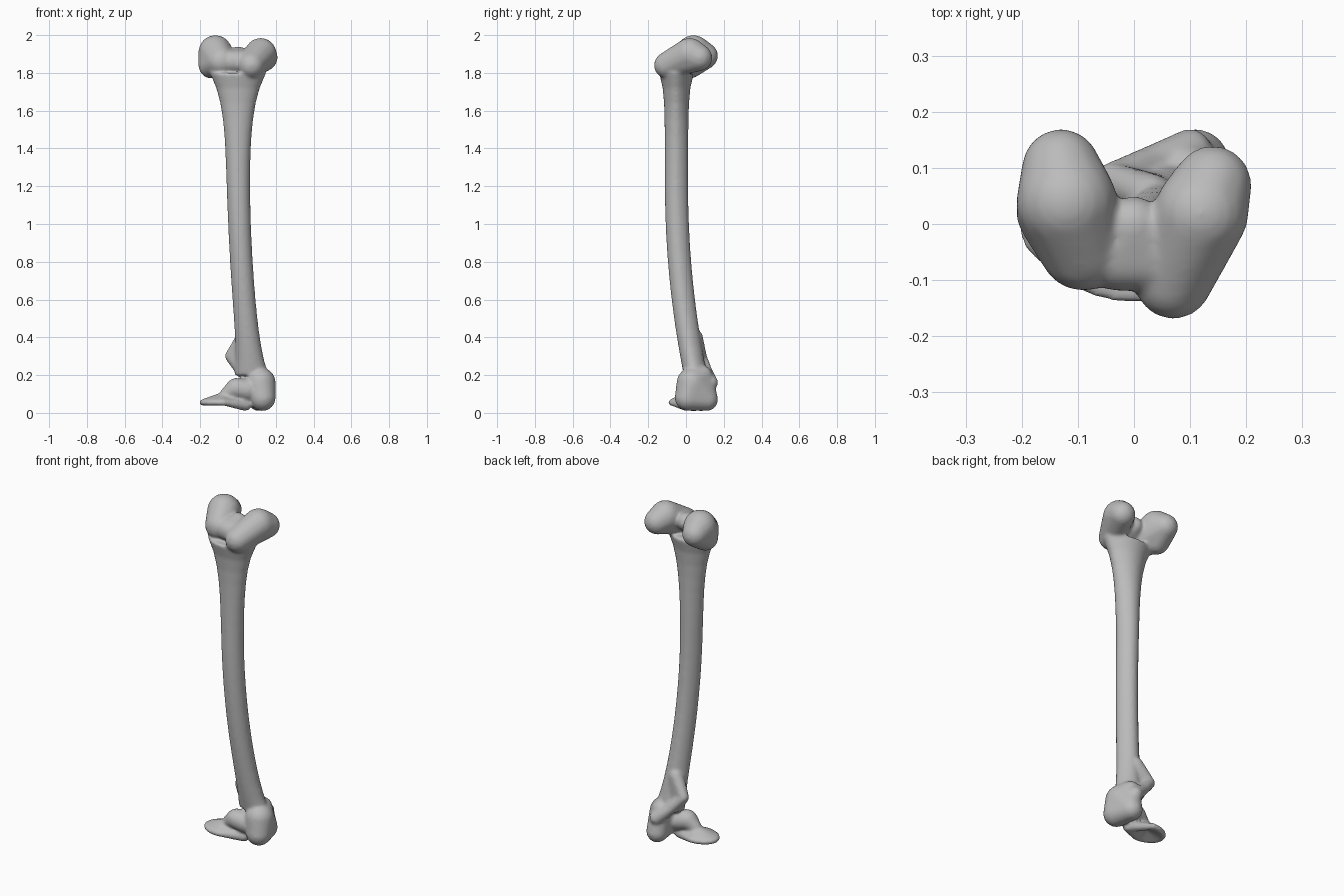
import bpy, bmesh, math
from mathutils import Vector

cube = bpy.data.objects.get("Cube")
if cube:
    bpy.data.objects.remove(cube, do_unlink=True)

bone_grey = bpy.data.materials.new("bone_grey")
bone_grey.use_nodes = True
grey = (.5, .5, .5, 1)
bone_grey.diffuse_color = grey
bone_grey.node_tree.nodes["Principled BSDF"].inputs["Base Color"].default_value = grey

bm = bmesh.new()


def hull(points):
    """Add the convex hull of a point cloud to the bone."""
    verts = [bm.verts.new(point) for point in points]
    result = bmesh.ops.convex_hull(bm, input=verts)
    leftover = {item for item in result["geom_interior"] + result["geom_unused"]
                if isinstance(item, bmesh.types.BMVert)}
    bmesh.ops.delete(bm, geom=list(leftover), context="VERTS")


def circle(count):
    """Cosine and sine pairs around a full turn."""
    for step in range(count):
        angle = math.tau * step / count
        yield math.cos(angle), math.sin(angle)


def ball(x, y, z, radius):
    """Points spread over a sphere."""
    centre = Vector((x, y, z))
    for height, width in circle(20):
        if width > -.01:
            for across, along in circle(20):
                yield centre + radius * Vector((width * across, width * along, height))


def lump(*balls):
    """A rounded solid wrapped around several balls."""
    hull([point for item in balls for point in ball(*item)])


def chain(*balls):
    """Rounded solids joining each ball to the next."""
    for start, end in zip(balls, balls[1:]):
        lump(start, end)


def shaft_ring(z):
    """Oval section of the shaft: it bows, flares at both ends and pinches at the back."""
    top_flare = math.exp(6 * (z - 1.8))
    low_flare = math.exp(8 * (.25 - z))
    centre_x = .05 * max(0, 1.4 - z) ** 2
    centre_y = .1 * max(0, 1.2 - z) ** 2 - .05
    half_width = .06 + .09 * top_flare + .02 * low_flare
    half_depth = .062 + .03 * top_flare ** 2
    for across, along in circle(32):
        pinch = 1 - .15 * max(along, 0)
        yield Vector((centre_x + half_width * pinch * across,
                      centre_y + half_depth * along, z))


# Shaft
segments = 20
heights = [.2 + 1.6 * step / segments for step in range(segments + 1)]
for low, high in zip(heights, heights[1:]):
    hull([*shaft_ring(low), *shaft_ring(high)])

# Upper joint: two knuckles and the saddle between them
lump((-.09, -.04, 1.86, .08), (-.12, .04, 1.91, .09),
     (-.13, .1, 1.89, .07), (-.14, .02, 1.84, .07))
lump((.07, -.1, 1.84, .07), (.12, .02, 1.9, .085), (.14, .07, 1.88, .07))
saddle_back = (0, 0, 1.89, .05)
lump(saddle_back, *[(side * .03, -.06, 1.86, .06) for side in (-1, 1)])

# Large outer knob with its hooked rear edge
lump((.12, .03, .16, .08), (.13, .01, .08, .07),
     (.11, .11, .07, .06), (.1, .09, .2, .05))

# Small inner knob, and the crest running from it to the hooked edge
inner_knob = (-.04, .08, .3, .03)
lump(inner_knob, (.03, .05, .4, .04), (.03, .05, .22, .04))
chain(inner_knob, (.03, .11, .22, .03), (.1, .13, .16, .04))

# Neck reaching sideways from the knob
chain((.05, .01, .12, .06), (-.01, 0, .13, .055), (-.06, 0, .1, .035))

# Thin collar fanning out from the neck, hollow underneath
collar_top = (-.08, 0, .09, .02)
rim = [(.11 * across - .08, .075 * along - .005, .055, .016)
       for across, along in circle(16) if across < .1]
for start, end in zip(rim, rim[1:]):
    lump(collar_top, start, end)
for end in (rim[0], rim[-1]):
    lump(collar_top, end, (.04, 0, .04, .03))

# Fuse everything into one smooth surface
mesh = bpy.data.meshes.new("thigh_bone")
bm.to_mesh(mesh)
bm.free()
mesh.materials.append(bone_grey)
bone = bpy.data.objects.new("thigh_bone", mesh)
bpy.context.collection.objects.link(bone)
fuse = bone.modifiers.new("fuse", "REMESH")
fuse.mode = "VOXEL"
fuse.voxel_size = .008
fuse.use_smooth_shade = True
soften = bone.modifiers.new("soften", "SMOOTH")
soften.iterations = 10
